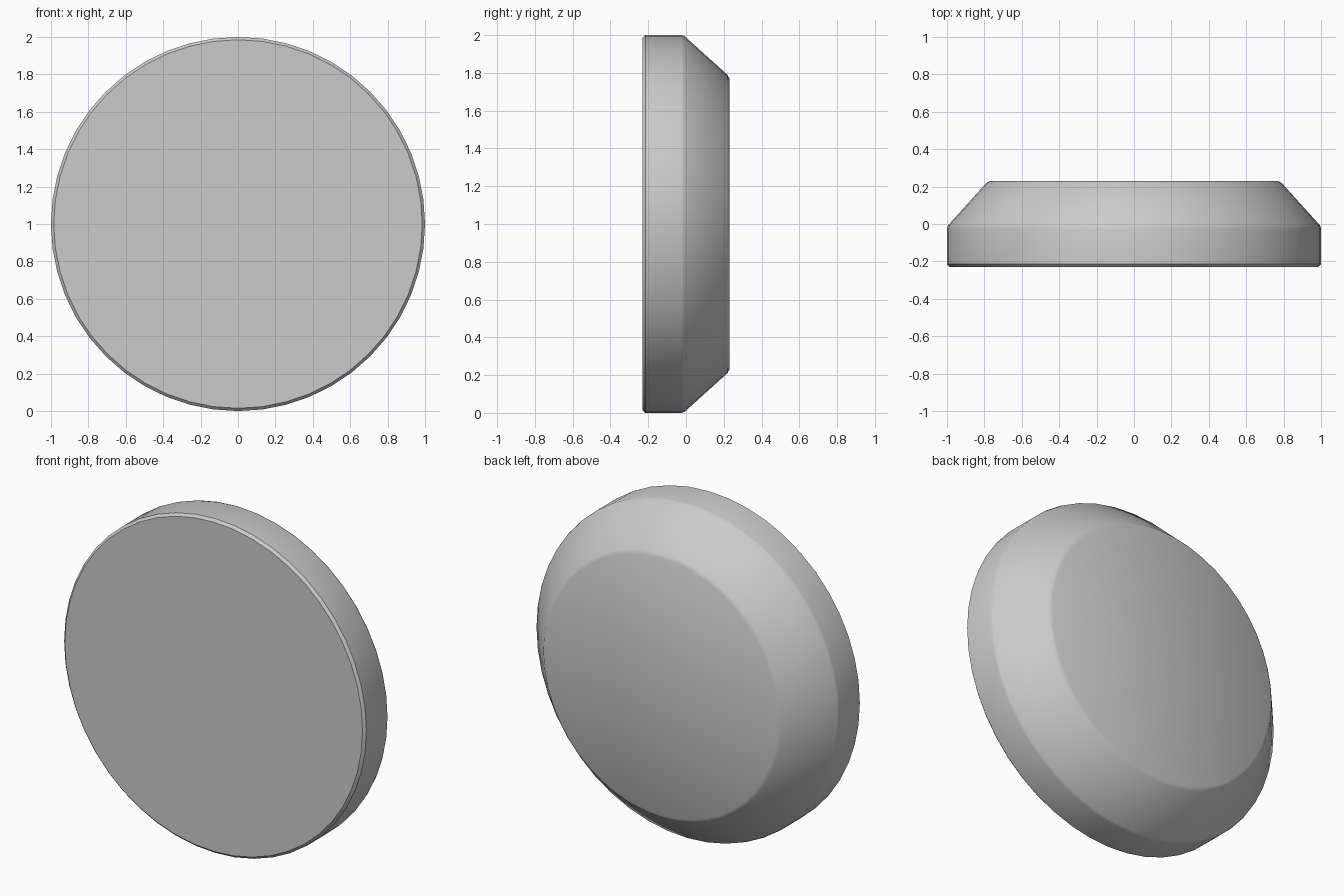
import bpy, bmesh
from math import pi
from mathutils import Matrix, Vector

if "Cube" in bpy.data.objects:
    bpy.data.objects.remove(bpy.data.objects["Cube"])

SIDES = 48
# Half profile of the disc as (radius, y), front to back
PROFILE = [(0, -0.23), (0.985, -0.23), (1.0, -0.215), (1.0, -0.025),
           (0.995, -0.008), (0.79, 0.219), (0.77, 0.23), (0, 0.23)]

# Chamfered disc, lathed around the front-to-back axis
bm = bmesh.new()
verts = [bm.verts.new((r, y, 0)) for r, y in PROFILE]
edges = [bm.edges.new(pair) for pair in zip(verts, verts[1:])]
bmesh.ops.spin(bm, geom=verts + edges, cent=(0, 0, 0), axis=(0, 1, 0),
               angle=2 * pi, steps=SIDES)
bmesh.ops.remove_doubles(bm, verts=bm.verts, dist=0.0005)

# Merge each flat face into a single polygon
for y in (-0.23, 0.23):
    hub = [v for v in bm.verts if (v.co - Vector((0, y, 0))).length < 0.01]
    bmesh.ops.dissolve_verts(bm, verts=hub)
bmesh.ops.recalc_face_normals(bm, faces=bm.faces)
bmesh.ops.transform(bm, matrix=Matrix.Translation((0, 0, 1)), verts=bm.verts)

mesh = bpy.data.meshes.new("chamfered_disc")
bm.to_mesh(mesh)
bm.free()
disc = bpy.data.objects.new("chamfered_disc", mesh)
bpy.context.collection.objects.link(disc)

# Smooth rim, crisp front chamfer
bpy.context.view_layer.objects.active = disc
disc.select_set(True)
bpy.ops.object.shade_smooth_by_angle(angle=pi / 6)
